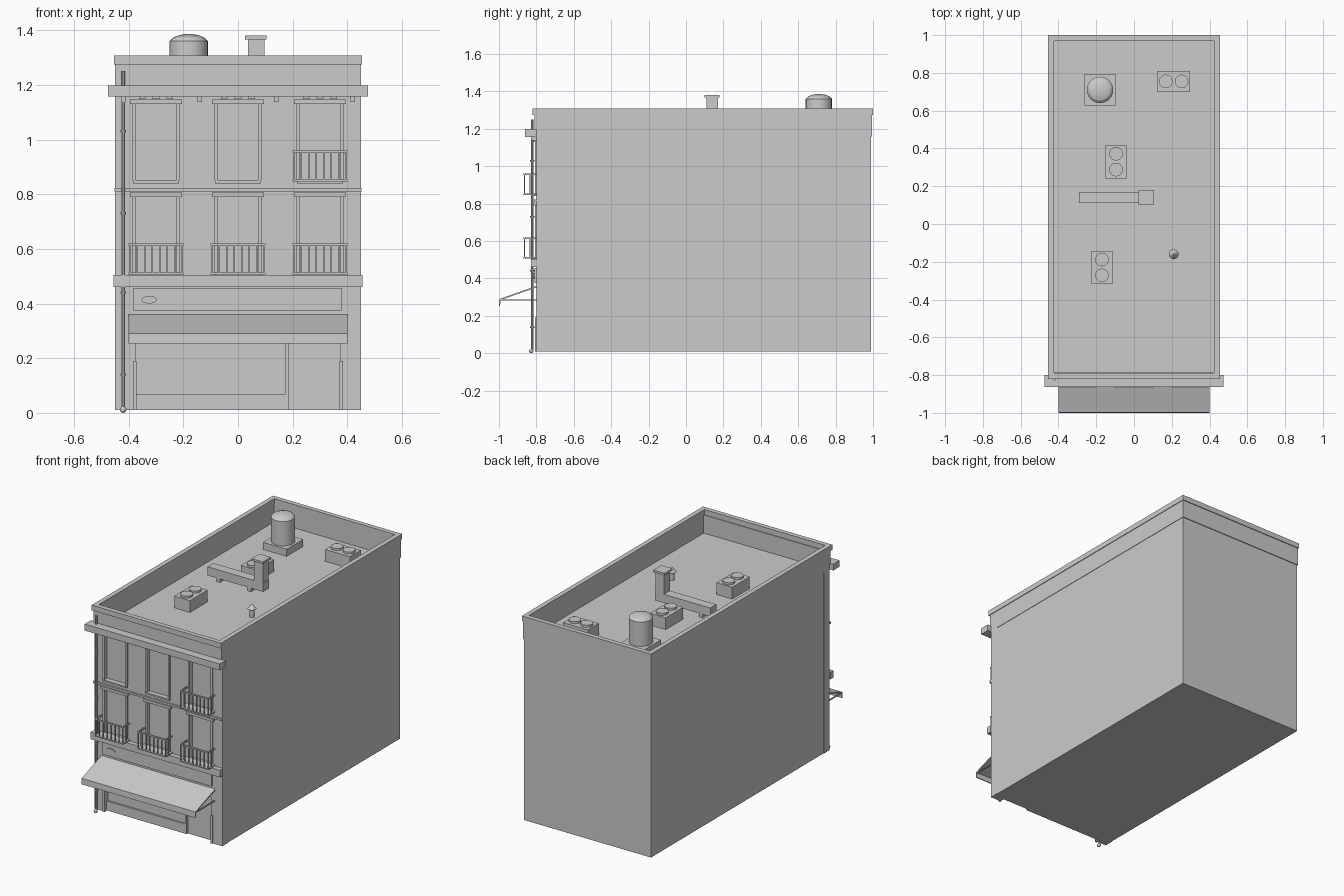
import bpy, bmesh, math
from mathutils import Matrix, Vector

cube = bpy.data.objects.get("Cube")
if cube:
    bpy.data.objects.remove(cube, do_unlink=True)

GREY = (0.6, 0.6, 0.6, 1)
mat = bpy.data.materials.new("plain_grey")
mat.use_nodes = True
mat.diffuse_color = GREY
mat.node_tree.nodes["Principled BSDF"].inputs["Base Color"].default_value = GREY


def finish(name, bm, smooth=False):
    mesh = bpy.data.meshes.new(name)
    bm.to_mesh(mesh)
    bm.free()
    mesh.materials.append(mat)
    ob = bpy.data.objects.new(name, mesh)
    bpy.context.collection.objects.link(ob)
    if smooth:
        bpy.ops.object.select_all(action='DESELECT')
        ob.select_set(True)
        bpy.context.view_layer.objects.active = ob
        bpy.ops.object.shade_smooth_by_angle(angle=math.radians(35))
    return ob


def add_box(bm, x, y, z):
    """x, y, z are (low, high) pairs."""
    centre = [(a + b) / 2 for a, b in (x, y, z)]
    size = [b - a for a, b in (x, y, z)]
    bmesh.ops.create_cube(bm, size=1, matrix=Matrix.Translation(centre) @ Matrix.Diagonal((*size, 1)))


def boxes(name, *items):
    bm = bmesh.new()
    for item in items:
        add_box(bm, *item)
    return finish(name, bm)


def around(c, half):
    return (c - half, c + half)


def add_rod(bm, x, y, z, r, r_top=None, n=16):
    """Vertical cylinder or cone; z is a (low, high) pair."""
    bmesh.ops.create_cone(bm, cap_ends=True, segments=n, radius1=r, radius2=r if r_top is None else r_top,
                          depth=z[1] - z[0], matrix=Matrix.Translation((x, y, sum(z) / 2)))


FACE, BACK, ROOF = -0.80, -0.74, 1.16
bays = (-0.3, 0, 0.3)
floors = (0.51, 0.85)

# Main block
boxes("building_body", ((-.447, .447), (BACK, .99), (.01, ROOF)))

# Front wall with window and shop openings
xs = (-.45, -.375, -.225, -.075, .075, .225, .375, .45)
zs = (.01, .30, .51, .79, .85, 1.13, ROOF)
bm = bmesh.new()
grid = [[bm.verts.new((x, FACE, z)) for x in xs] for z in zs]
for row in range(len(zs) - 1):
    for col in range(len(xs) - 1):
        shop = row == 0 and 0 < col < 6
        window = row in (2, 4) and col in (1, 3, 5)
        if not shop and not window:
            a, b = grid[row], grid[row + 1]
            bm.faces.new((a[col], a[col + 1], b[col + 1], b[col]))
wall = finish("front_wall", bm)
solid = wall.modifiers.new("thickness", 'SOLIDIFY')
solid.thickness = BACK - FACE
solid.offset = -1

# Windows with panes, side casings, sills and lintels
for floor, z in enumerate(floors):
    for x in bays:
        tag = f"{floor + 1}_{bays.index(x) + 1}"
        boxes("window_pane_" + tag, (around(x, .076), (-.78, BACK), (z, z + .28)))
        boxes("window_trim_" + tag,
              (around(x - .08, .006), (-.808, FACE), (z, z + .28)),
              (around(x + .08, .006), (-.808, FACE), (z, z + .28)),
              (around(x, .085), (-.812, FACE), (z - .01, z)),
              (around(x, .095), (-.815, FACE), (z + .28, z + .297)))

# Balconies: three below, one above at the model's left
for i, (x, z) in enumerate([(b, floors[0]) for b in bays] + [(bays[2], floors[1])]):
    y0, half, top = -.868, .1, z + .11
    parts = [(around(x, half), (y0, FACE), (z - .003, z + .004)),
             (around(x, half), (y0, y0 + .008), (top - .008, top))]
    for s in (-1, 1):
        parts.append((around(x + s * (half - .004), .004), (y0, FACE), (top - .008, top)))
        parts.append((around(x + s * (half - .004), .003), around(-.835, .003), (z, top)))
    for k in range(8):
        bar = x - half + .004 + k * (2 * half - .008) / 7
        parts.append((around(bar, .003), (y0 + .001, y0 + .007), (z, top)))
    boxes(f"balcony_{i + 1}", *parts)

# Cornice, ledges and brackets
boxes("cornice", ((-.475, .475), (-.862, FACE), (1.157, 1.198)))
boxes("middle_ledge", ((-.451, .451), (-.812, FACE), (.81, .822)))
boxes("shop_ledge", ((-.455, .455), (-.83, FACE), (.46, .505)))
brackets = [(around(x, .008), (-.83, FACE), (1.138, ROOF)) for x in (-.42, -.14, .14, .42)]
dentils = [(around(b + d * .05, .012), (-.825, FACE), (1.148, ROOF)) for b in bays for d in (-1, 0, 1)]
boxes("cornice_brackets", *brackets, *dentils)

# Sign board with an oval plate
boxes("sign_board", ((-.385, .38), (-.81, FACE), (.375, .455)))
bm = bmesh.new()
bmesh.ops.create_cone(bm, cap_ends=True, segments=24, radius1=1, radius2=1, depth=1,
                      matrix=Matrix.Translation((-.325, -.812, .414)) @ Matrix.Diagonal((.028, .008, .014, 1))
                      @ Matrix.Rotation(math.pi / 2, 4, 'X'))
finish("oval_plate", bm, True)

# Shop front
boxes("shop_glass", ((-.376, .376), (-.77, BACK), (.01, .30)))
boxes("shop_frame", ((-.376, .18), (-.782, BACK), (.01, .07)),
      (around(.18, .006), (-.782, BACK), (.01, .30)),
      *[(around(s * .378, .007), (-.808, FACE), (.01, .19)) for s in (-1, 1)])

# Awning: sloping sheet, hanging front edge and side arms
bm = bmesh.new()
profile = [(-.80, .36), (-.998, .29), (-1, .253), (-.994, .253), (-.992, .284), (-.80, .352)]
face = bm.faces.new([bm.verts.new((-.4, y, z)) for y, z in profile])
end = bmesh.ops.extrude_face_region(bm, geom=[face], use_keep_orig=True)["geom"]
bmesh.ops.translate(bm, vec=(.8, 0, 0), verts=[v for v in end if isinstance(v, bmesh.types.BMVert)])
bmesh.ops.recalc_face_normals(bm, faces=bm.faces)
finish("awning", bm)
boxes("awning_arms", *[(around(s * .395, .004), (-.995, FACE), (.281, .287)) for s in (-1, 1)])

# Drain pipe with bands and a rounded foot
bm = bmesh.new()
add_rod(bm, -.42, -.822, (.01, 1.25), .007, n=10)
for z in (.14, .44, .73, 1.03):
    add_rod(bm, -.42, -.822, (z - .004, z + .004), .011, n=10)
bmesh.ops.create_uvsphere(bm, u_segments=12, v_segments=8, radius=.012,
                          matrix=Matrix.Translation((-.42, -.828, .012)))
finish("drain_pipe", bm, True)


# Parapet and its coping
def ring(name, half, y, z, t):
    boxes(name, ((-half, half), (y[0], y[0] + t), z), ((-half, half), (y[1] - t, y[1]), z),
          *[((min(s * half, s * (half - t)), max(s * half, s * (half - t))), (y[0] + t, y[1] - t), z)
            for s in (-1, 1)])


ring("parapet", .45, (-.81, .995), (ROOF, 1.275), .025)
ring("coping", .454, (-.82, 1), (1.275, 1.308), .03)

# Water tank on a pad
boxes("tank_pad", (around(-.18, .083), around(.71, .083), (ROOF, 1.205)))
bm = bmesh.new()
add_rod(bm, -.18, .71, (1.205, 1.36), .07, n=24)
rings = [(.07, 1.36), (.057, 1.373), (.035, 1.382), (.012, 1.386)]
for (r0, z0), (r1, z1) in zip(rings, rings[1:]):
    add_rod(bm, -.18, .71, (z0, z1), r0, r1, 24)
finish("water_tank", bm, True)

# Cooling units with two fans each
for i, (x, y, hx, hy) in enumerate([(.21, .755, .087, .055), (-.095, .33, .055, .088), (-.17, -.23, .055, .088)]):
    boxes(f"cooling_unit_{i + 1}", (around(x, hx), around(y, hy), (ROOF, 1.235)))
    bm = bmesh.new()
    for s in (-1, 1):
        dx, dy = (s * .042, 0) if hx > hy else (0, s * .042)
        add_rod(bm, x + dx, y + dy, (1.235, 1.248), .036, n=20)
    finish(f"cooling_fans_{i + 1}", bm, True)

# Air duct with a capped stack
boxes("air_duct", ((-.29, .1), around(.14, .03), (1.185, 1.24)),
      *[(around(x, .012), around(.14, .025), (ROOF, 1.185)) for x in (-.22, 0)])
boxes("duct_stack", (around(.067, .03), around(.14, .03), (1.185, 1.368)),
      (around(.065, .04), around(.14, .04), (1.366, 1.38)))

# Small roof vent
bm = bmesh.new()
add_rod(bm, .21, -.16, (ROOF, 1.215), .014)
add_rod(bm, .21, -.16, (1.212, 1.24), .026, .003)
finish("roof_vent", bm, True)
